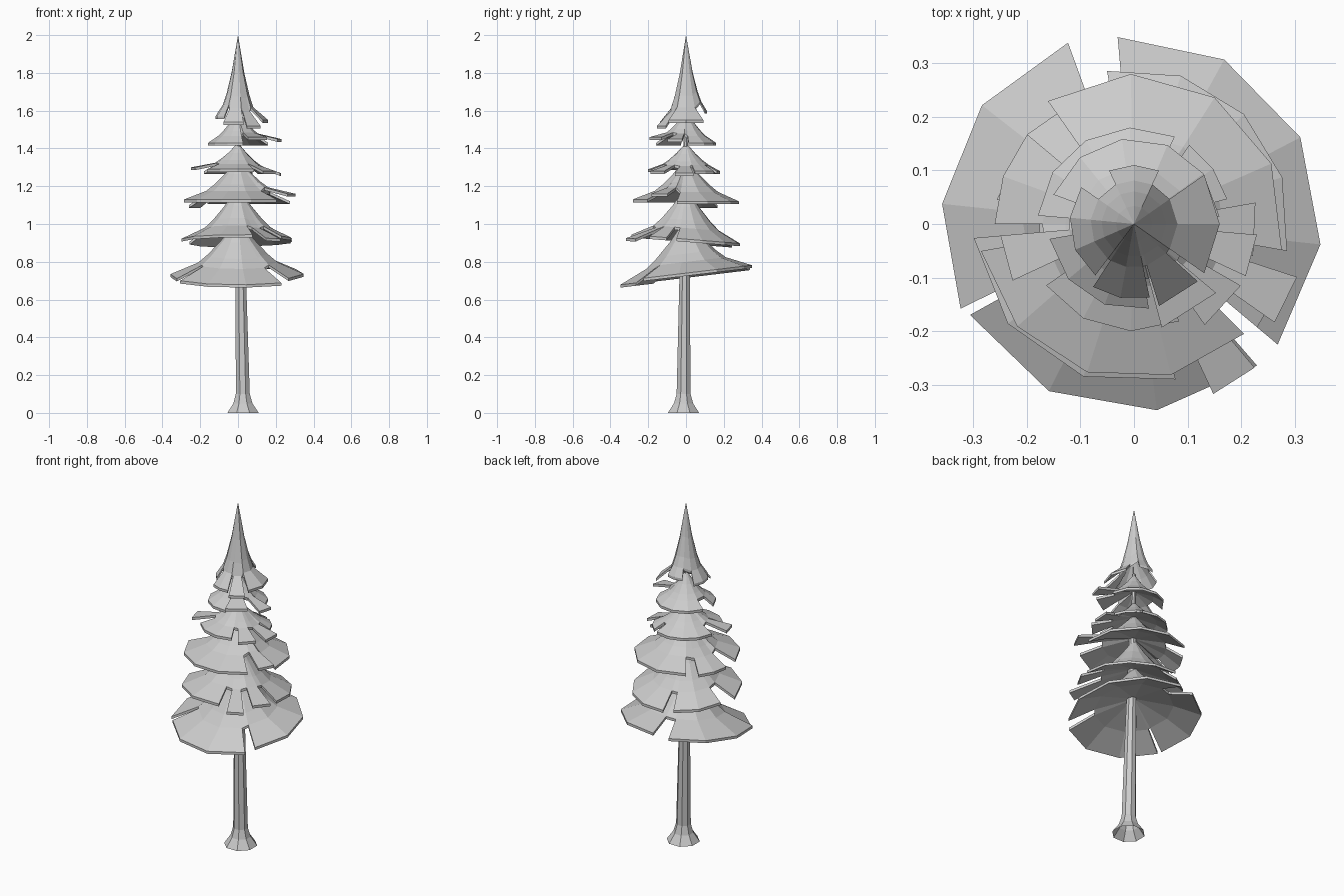
import bpy, bmesh, math

cube = bpy.data.objects.get("Cube")
if cube:
    bpy.data.objects.remove(cube)

colour = (0.6, 0.6, 0.6, 1)
grey = bpy.data.materials.new("plain_grey")
grey.use_nodes = True
grey.diffuse_color = colour
grey.node_tree.nodes["Principled BSDF"].inputs["Base Color"].default_value = colour


def finish(name, bm):
    """Turn the working mesh into a named, coloured object."""
    bm.normal_update()
    mesh = bpy.data.meshes.new(name)
    bm.to_mesh(mesh)
    bm.free()
    mesh.materials.append(grey)
    obj = bpy.data.objects.new(name, mesh)
    bpy.context.collection.objects.link(obj)


def polar(radius, angle, z):
    return (radius * math.cos(angle), radius * math.sin(angle), z)


def bridge(bm, upper, lower, skip=()):
    """Join two closed rings with quads, leaving out the skipped columns."""
    count = len(upper)
    for i in range(count):
        j = (i + 1) % count
        if i not in skip:
            bm.faces.new((upper[i], lower[i], lower[j], upper[j]))


def branch_tier(name, apex, fronds, tilt=0, curve=1.7, thickness=0.015):
    """Concave skirt whose rim is split into fronds, closed by a shallow underside.
    Each frond is (start degrees, end degrees, reach, height);
    tilt raises the rim towards the back, curve sets the flare."""
    bm = bmesh.new()
    rim, gaps = [], set()
    for start, end, reach, height in fronds:
        segments = math.ceil((end - start) / 35)
        for k in range(segments + 1):
            angle = math.radians(start + (end - start) * k / segments)
            z = height + tilt * reach * math.sin(angle)
            rim.append((reach, angle, z))
        gaps.add(len(rim) - 1)
    count = len(rim)
    mean_reach = sum(reach for reach, angle, z in rim) / count
    mean_z = sum(z for reach, angle, z in rim) / count

    # Inner rings follow the curve, and the lowest ones also follow the rim
    loops = []
    for out in (0.25, 0.45, 0.6):
        level = mean_z + (apex - mean_z) * (1 - out) ** curve
        loops.append([bm.verts.new(polar(out * mean_reach, angle,
                                         level + (z - mean_z) * out))
                      for reach, angle, z in rim])
    loops.append([bm.verts.new(polar(*point)) for point in rim])

    # Upper side
    tip = bm.verts.new((0, 0, apex))
    top, inner, outer = loops[0], loops[-2], loops[-1]
    for a, b in zip(top, top[1:] + top[:1]):
        bm.faces.new((tip, a, b))
    for upper, lower in zip(loops, loops[1:]):
        bridge(bm, upper, lower, gaps if lower is outer else ())

    # Underside, rising gently to the trunk
    under_inner, under_outer = [
        [bm.verts.new((v.co.x, v.co.y, v.co.z - thickness)) for v in ring]
        for ring in (inner, outer)]
    hub = bm.verts.new((0, 0, mean_z + (apex - mean_z) * 0.35))
    for a, b in zip(under_inner, under_inner[1:] + under_inner[:1]):
        bm.faces.new((hub, b, a))
    bridge(bm, under_outer, under_inner, gaps)

    # Rim edges, notch bottoms and notch sides
    bridge(bm, outer, under_outer, gaps)
    bridge(bm, inner, under_inner, set(range(count)) - gaps)
    for i in gaps:
        j = (i + 1) % count
        bm.faces.new((inner[i], outer[i], under_outer[i], under_inner[i]))
        bm.faces.new((under_inner[j], under_outer[j], outer[j], inner[j]))
    bmesh.ops.recalc_face_normals(bm, faces=bm.faces)
    finish(name, bm)


def trunk(sides=8):
    """Tapered trunk with a flared open foot, leaning in towards the centre."""
    bm = bmesh.new()
    height, lean = 1.6, 0.027
    loops = []
    for z, radius in ((height, 0.01), (0.7, 0.03), (0.1, 0.04), (0.05, 0.055), (0, 0.09)):
        shift = lean * (1 - z / height)
        ring = []
        for i in range(sides):
            x, y, z = polar(radius, (i + 0.5) * math.tau / sides, z)
            ring.append(bm.verts.new((x + shift, y - shift / 2, z)))
        loops.append(ring)
    for upper, lower in zip(loops, loops[1:]):
        bridge(bm, upper, lower)
    bm.faces.new(loops[0])
    finish("trunk", bm)


trunk()

# Branch tiers from the ground up
branch_tier("bottom_branches", 1.03, [
    (-40, 95, 0.35, 0.74),
    (110, 206, 0.36, 0.73),
    (209, 311, 0.35, 0.72),
], tilt=0.12)
branch_tier("lower_branches", 1.2, [
    (-10, 100, 0.29, 0.92),
    (110, 170, 0.26, 0.91),
    (185, 285, 0.3, 0.92),
    (295, 310, 0.35, 0.9),
    (320, 340, 0.3, 0.92),
], tilt=-0.08)
branch_tier("middle_branches", 1.35, [
    (-10, 125, 0.28, 1.12),
    (140, 180, 0.26, 1.1),
    (190, 315, 0.29, 1.13),
    (325, 342, 0.32, 1.16),
])
branch_tier("upper_branches", 1.43, [
    (-15, 10, 0.23, 1.27),
    (15, 55, 0.18, 1.28),
    (65, 175, 0.18, 1.28),
    (185, 205, 0.25, 1.3),
    (215, 295, 0.2, 1.29),
    (305, 330, 0.23, 1.28),
])
branch_tier("high_branches", 1.6, [
    (-25, -5, 0.23, 1.45),
    (5, 160, 0.16, 1.43),
    (190, 280, 0.16, 1.43),
    (285, 320, 0.2, 1.46),
])
branch_tier("crown", 2, [
    (-35, 35, 0.16, 1.55),
    (65, 115, 0.11, 1.6),
    (145, 233, 0.12, 1.57),
    (237, 282, 0.14, 1.54),
    (287, 318, 0.16, 1.52),
], curve=2.1)
